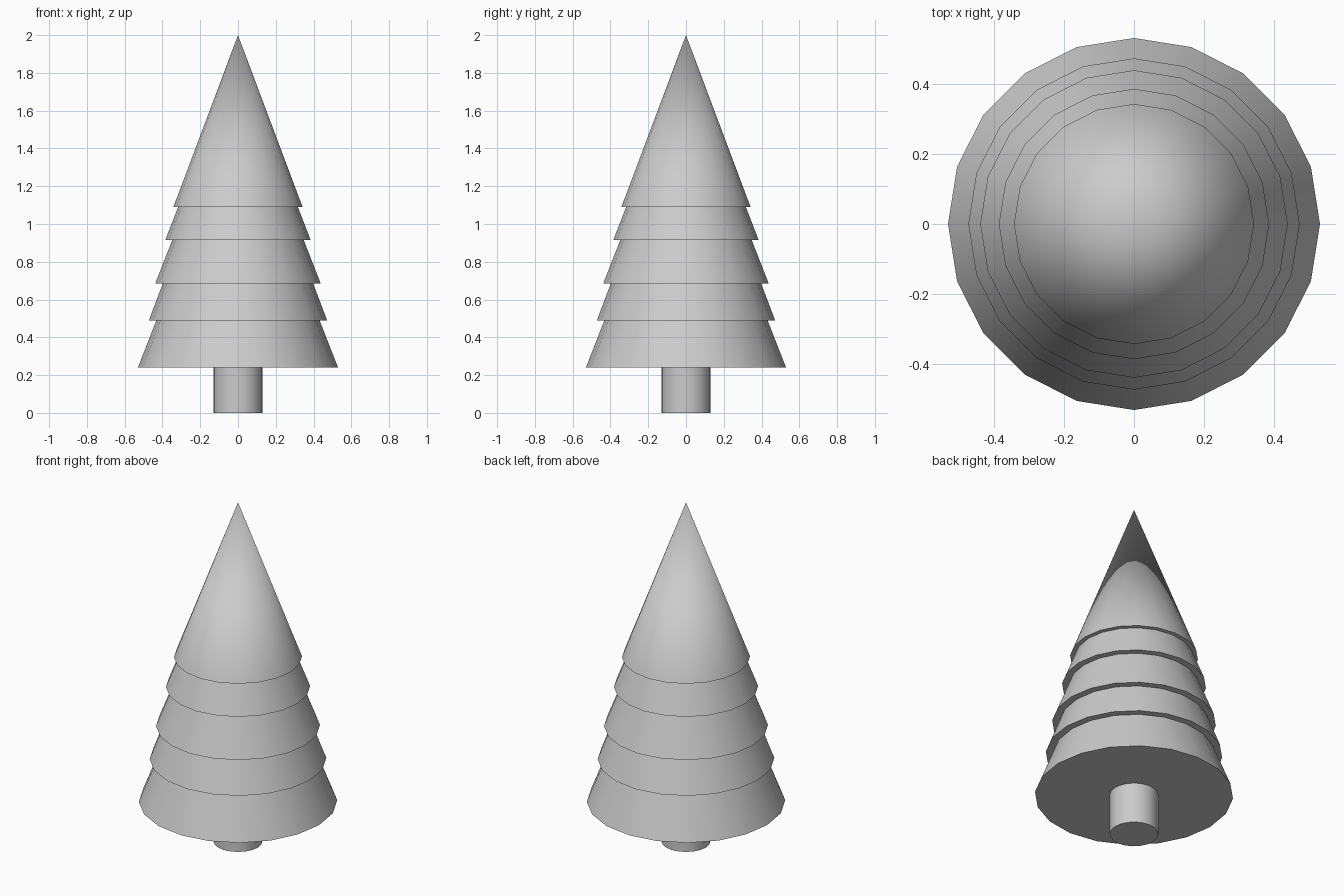
import bpy, bmesh
from math import sin, cos, pi, radians

if "Cube" in bpy.data.objects:
    bpy.data.objects.remove(bpy.data.objects["Cube"])

SIDES = 20


def lathe(name, profile):
    """Revolve (radius, z) points about z; radius 0 makes a pole."""
    bm = bmesh.new()
    rings = []
    for r, z in profile:
        if r == 0:
            rings.append([bm.verts.new((0, 0, z))] * SIDES)
        else:
            rings.append([bm.verts.new((r * cos(2 * pi * i / SIDES),
                                        r * sin(2 * pi * i / SIDES), z))
                          for i in range(SIDES)])
    for a, b in zip(rings, rings[1:]):
        for i in range(SIDES):
            j = (i + 1) % SIDES
            bm.faces.new(list(dict.fromkeys((a[i], a[j], b[j], b[i]))))
    # Close open ends with flat caps
    for ring, (r, z) in ((rings[0], profile[0]), (rings[-1], profile[-1])):
        if r:
            bm.faces.new(ring)
    bmesh.ops.recalc_face_normals(bm, faces=bm.faces)
    mesh = bpy.data.meshes.new(name)
    bm.to_mesh(mesh)
    bm.free()
    obj = bpy.data.objects.new(name, mesh)
    bpy.context.collection.objects.link(obj)
    bpy.ops.object.select_all(action='DESELECT')
    obj.select_set(True)
    bpy.context.view_layer.objects.active = obj
    bpy.ops.object.shade_smooth_by_angle(angle=radians(30))
    return obj


# Trunk
lathe("trunk", [(0.13, 0), (0.13, 0.24)])

# Foliage: each tier flares at its rim and tapers under the next one
tiers = [(0.53, 0.24, 0.432), (0.472, 0.49, 0.398), (0.438, 0.685, 0.348),
         (0.385, 0.915, 0.317), (0.342, 1.09, 0)]
tops = [t[1] for t in tiers[1:]] + [2.0]
profile = []
for (rim, z, neck), top in zip(tiers, tops):
    profile += [(rim, z), (neck, top)]
lathe("foliage", profile)
